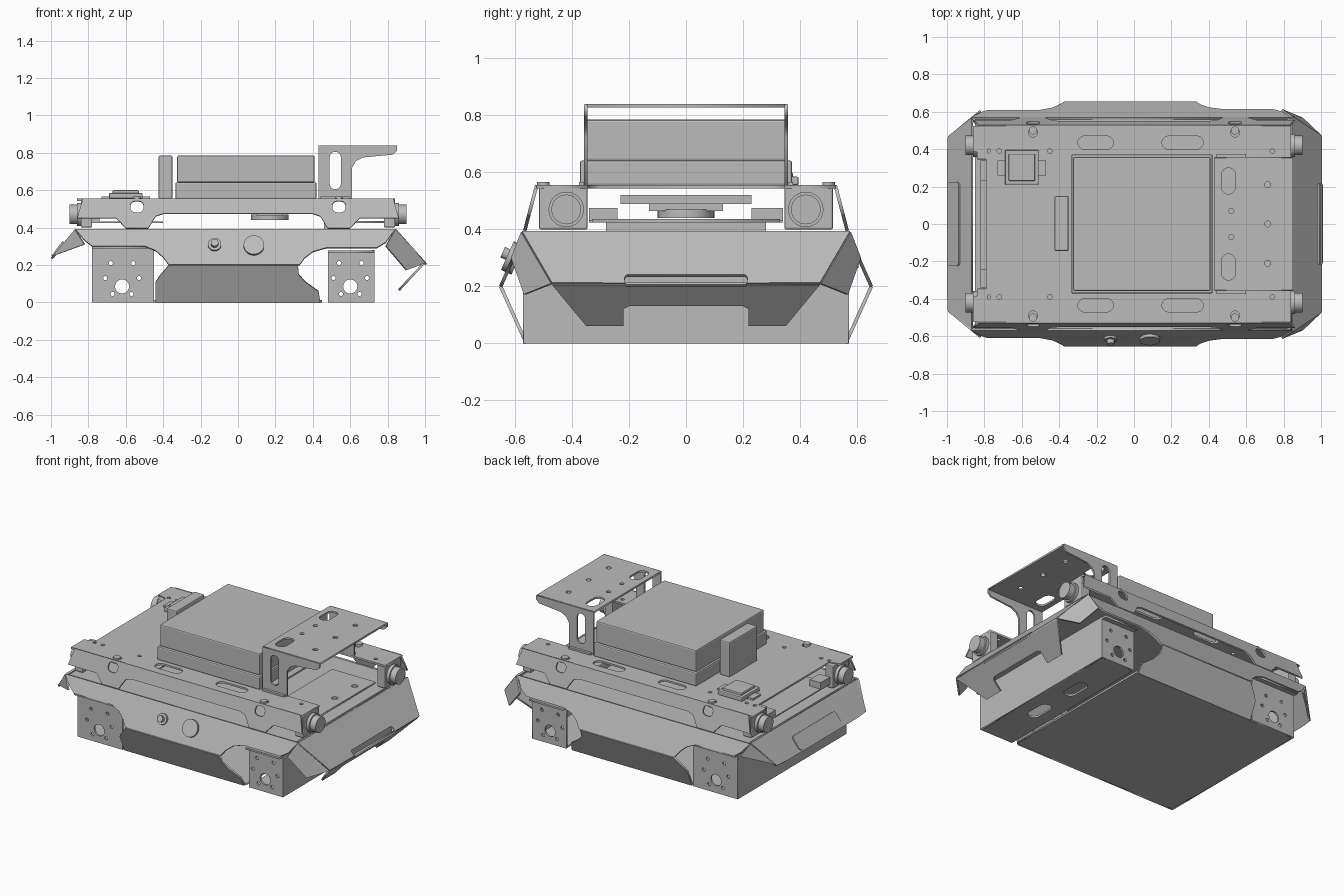
import bpy, bmesh, math
from mathutils import Matrix, Vector

if "Cube" in bpy.data.objects:
    bpy.data.objects.remove(bpy.data.objects["Cube"])

grey = bpy.data.materials.new("plain grey")
grey.use_nodes = True
grey.diffuse_color = (0.5, 0.5, 0.5, 1)
grey.node_tree.nodes["Principled BSDF"].inputs["Base Color"].default_value = (0.5, 0.5, 0.5, 1)


def add(name, mesh):
    ob = bpy.data.objects.new(name, mesh)
    mesh.materials.clear()
    mesh.materials.append(grey)
    bpy.context.collection.objects.link(ob)
    return ob


def finish(name, bm):
    bmesh.ops.recalc_face_normals(bm, faces=bm.faces)
    mesh = bpy.data.meshes.new(name)
    bm.to_mesh(mesh)
    bm.free()
    return add(name, mesh)


def rounded(cx, cy, w, h, r=None, n=6):
    """Outline of a rounded rectangle; a full radius gives a slot or circle."""
    r = min(w, h) / 2 if r is None else r
    pts = []
    for q, (sx, sy) in enumerate([(1, 1), (-1, 1), (-1, -1), (1, -1)]):
        for i in range(n + 1):
            a = (q + i / n) * math.pi / 2
            pts.append((cx + sx * (w / 2 - r) + r * math.cos(a),
                        cy + sy * (h / 2 - r) + r * math.sin(a)))
    return pts


def dot(x, y, r):
    return rounded(x, y, 2 * r, 2 * r, n=4)


def sheet(name, outline, at, u, v, holes=(), t=0.012):
    """Flat metal sheet: outline with holes, placed on the plane at + a*u + b*v."""
    cu = bpy.data.curves.new(name, 'CURVE')
    cu.dimensions, cu.fill_mode, cu.extrude = '2D', 'BOTH', 0.5
    for loop in [outline, *holes]:
        sp = cu.splines.new('POLY')
        sp.points.add(len(loop) - 1)
        for p, (a, b) in zip(sp.points, loop):
            p.co = (a, b, 0, 1)
        sp.use_cyclic_u = True
    tmp = bpy.data.objects.new(name + "_outline", cu)
    bpy.context.collection.objects.link(tmp)
    dg = bpy.context.evaluated_depsgraph_get()
    mesh = bpy.data.meshes.new_from_object(tmp.evaluated_get(dg))
    bpy.data.objects.remove(tmp)
    u, v = Vector(u), Vector(v)
    n = u.cross(v).normalized() * t
    m = Matrix((u, v, n)).transposed().to_4x4()
    m.translation = Vector(at)
    bm = bmesh.new()
    bm.from_mesh(mesh)
    bpy.data.meshes.remove(mesh)
    bmesh.ops.transform(bm, matrix=m, verts=bm.verts)
    bmesh.ops.remove_doubles(bm, verts=bm.verts, dist=0.0001)
    return finish(name, bm)


def side_sheet(name, outline, s, top, low, holes=()):
    """Sheet along x, leaning from (y, z) top to (y, z) low, on side s."""
    k = (top[0] - low[0]) / (top[1] - low[1])
    return sheet(name, outline, (0, s * (top[0] - k * top[1]), 0), (1, 0, 0), (0, s * k, 1), holes)


def end_sheet(name, outline, top, low, holes=()):
    """Sheet along y, leaning from (x, z) top to (x, z) low."""
    k = (top[0] - low[0]) / (top[1] - low[1])
    return sheet(name, outline, (top[0] - k * top[1], 0, 0), (0, 1, 0), (k, 0, 1), holes)


def floor_sheet(name, outline, z, holes=(), t=0.012):
    return sheet(name, outline, (0, 0, z), (1, 0, 0), (0, 1, 0), holes, t)


def box(name, x, y, z, bevel=0.0):
    bm = bmesh.new()
    size = Matrix.Diagonal((x[1] - x[0], y[1] - y[0], z[1] - z[0], 1))
    mid = Matrix.Translation([(c[0] + c[1]) / 2 for c in (x, y, z)])
    bmesh.ops.create_cube(bm, size=1, matrix=mid @ size)
    if bevel:
        bmesh.ops.bevel(bm, geom=bm.edges[:], offset=bevel, segments=2, affect='EDGES', profile=0.5)
    return finish(name, bm)


def cylinder(name, at, axis, r, depth):
    bm = bmesh.new()
    rot = Vector((0, 0, 1)).rotation_difference(Vector(axis)).to_matrix().to_4x4()
    bmesh.ops.create_cone(bm, cap_ends=True, segments=32, radius1=r, radius2=r, depth=depth,
                          matrix=Matrix.Translation(at) @ rot)
    for f in bm.faces:
        f.smooth = len(f.verts) == 4
    for e in bm.edges:
        e.smooth = all(f.smooth for f in e.link_faces)
    return finish(name, bm)


def rect(a0, a1, b0, b1):
    return [(a0, b0), (a1, b0), (a1, b1), (a0, b1)]


def mirrored(half):
    """Close a half outline by reflecting its first coordinate."""
    return half + [(-a, b) for a, b in reversed(half)]


# Lower hull: floor, deck and end walls
floor_sheet("hull_floor", rect(-.78, .45, -.56, .56), .006)
floor_sheet("end_beam_floor", rect(.48, .73, -.57, .57), .006,
            [rounded(.6, y, .08, .18) for y in (-.17, .17)])
floor_sheet("hull_deck", rect(-.85, .82, -.56, .56), .383)
end_sheet("left_end_wall", rect(-.57, .57, 0, .28), (.725, .28), (.725, 0))
end_sheet("right_end_wall", rect(-.57, .57, 0, .3), (-.775, .3), (-.775, 0))

upper = [(-.87, .39), (.84, .39), (.79, .32), (.74, .29), (.47, .29), (.40, .27), (.355, .235),
         (.33, .2), (-.37, .2), (-.40, .24), (-.44, .275), (-.50, .3), (-.78, .3), (-.82, .33)]
lower = [(-.37, .2), (.32, .2), (.325, .15), (.36, .11), (.43, .06), (.44, 0), (-.44, 0),
         (-.44, .11), (-.42, .14)]
skirt = [(.83, .555), (.86, .45), (.65, .45), (.6, .395), (.48, .395), (.44, .46), (.40, .473)]
for s, side in ((-1, "front"), (1, "back")):
    side_sheet(side + "_upper_panel", upper, s, (.565, .39), (.65, .2))
    side_sheet(side + "_lower_panel", lower, s, (.65, .2), (.56, 0))
    # Corner plates with mounting holes
    for cx, x0, x1, h in ((-.62, -.78, -.45, .295), (.6, .48, .73, .27)):
        holes = [dot(cx, .085, .038)]
        holes += [dot(cx + dx, z, .011) for dx, z in
                  ((-.06, .21), (.06, .21), (-.09, .13), (.09, .13), (-.05, .045), (.05, .045))]
        side_sheet(side + "_corner_plate", rect(x0, x1, 0, h), s, (.565, h), (.565, 0), holes)
        floor_sheet(side + "_corner_ledge", rect(x0, x1, min(s * .5, s * .605), max(s * .5, s * .605)), h)
    # Leaning skirt of the top plate
    side_sheet(side + "_skirt", mirrored(skirt), s, (.525, .55), (.567, .39),
               [rounded(x, .51, .07, .06, .025) for x in (-.54, .54)])
    # Round sensors in square end housings
    for e, name in ((1, "left"), (-1, "right")):
        xs = sorted((e * .84, e * .78))
        box(f"{side}_{name}_sensor_housing", xs, sorted((s * .345, s * .515)), (.4, .55), .006)
        cylinder(f"{side}_{name}_sensor", (e * .865, s * .42, .47), (1, 0, 0), .052, .07)
        cylinder(f"{side}_{name}_sensor_rim", (e * .845, s * .42, .47), (1, 0, 0), .062, .03)
        cylinder(f"{side}_{name}_bracket_pin", (e * .54, s * .5, .556), (0, 0, 1), .022, .02)

# Cap and connector on the front panel
cap_dir = Vector((0, -.19, .085)).normalized()
cylinder("filler_cap", (.085, -.608, .30), cap_dir, .055, .04)
cylinder("connector", (-.125, -.608, .305), cap_dir, .035, .03)
cylinder("connector_plug", (-.125, -.62, .31), cap_dir, .02, .05)

# Left end bumper: sloping face, folded-under lip and corner wings
slot = rounded(0, .22, .43, .035, .012)
end_sheet("left_bumper_face", mirrored([(.575, .39), (.47, .21)]), (.84, .39), (1.0, .21), [slot])
end_sheet("left_bumper_lip", mirrored([(.47, .21), (.35, .065), (.22, .065), (.22, .125), (.2, .135)]),
          (.995, .21), (.86, .065))


def facet(name, pts):
    bm = bmesh.new()
    bm.faces.new([bm.verts.new(p) for p in pts])
    ob = finish(name, bm)
    mod = ob.modifiers.new("thickness", 'SOLIDIFY')
    mod.thickness, mod.offset = .01, 0
    return ob


for s, side in ((-1, "front"), (1, "back")):
    facet(side + "_left_wing", [(.84, s * .575, .39), (1, s * .47, .21), (.9, s * .565, .172),
                                (.79, s * .61, .30)])
    facet(side + "_right_wing", [(-.87, s * .565, .39), (-.985, s * .47, .25), (-.82, s * .605, .31)])

# Right end bumper: sloping face with a handle plate
end_sheet("right_bumper_face", mirrored([(.56, .39), (.47, .24), (.38, .235)]), (-.865, .39), (-.995, .235),
          [rounded(0, .29, .43, .05, .012)])
end_sheet("right_bumper_handle", rounded(0, .285, .45, .08, .02), (-.885, .39), (-1.0, .235))

# Top plate with notched ends and slots
plate = [(.84, .345), (.84, .525), (-.86, .525), (-.86, .39), (-.79, .37)]
plate = plate + [(x, -y) for x, y in reversed(plate)] + [(.5, -.345), (.46, -.3), (.46, .3), (.5, .345)]
slots = []
for s in (-1, 1):
    slots += [rounded(x, s * .435, w, .07) for x, w in ((-.205, .19), (.26, .22))]
    slots += [rounded(x, s * .49, .05, .05) for x in (-.54, .54)]
    slots += [dot(x, s * .39, .012) for x in (-.78, -.72, -.45, .74)]
floor_sheet("top_plate", plate, .549, slots)

# Parts between hull and top plate
floor_sheet("rear_tray", rect(.46, .78, -.33, .33), .43,
            [dot(.71, y, .02) for y in (-.21, 0, .21)])
box("inner_base", (.46, .6), (-.28, .28), (.39, .425))
cylinder("inner_disc", (.17, 0, .455), (0, 0, 1), .1, .03)
box("inner_column", (.1, .24), (-.13, .13), (.465, .49))
box("inner_beam", (-.05, .38), (-.23, .23), (.49, .52))
for y0, y1 in ((-.34, -.24), (.23, .34)):
    box("circuit_block", (-.82, -.74), (y0, y1), (.43, .475))
box("circuit_board", (-.82, -.4), (-.34, .34), (.425, .433))

# Large equipment box, standing block and small module
box("equipment_base", (-.335, .42), (-.372, .372), (.553, .642), .008)
box("equipment_lid", (-.325, .41), (-.357, .357), (.64, .785), .008)
box("standing_block", (-.425, -.35), (-.145, .15), (.553, .785), .008)
box("module_foot", (-.73, -.47), (.26, .34), (.553, .567))
box("module_body", (-.69, -.51), (.21, .395), (.555, .585), .006)
box("module_cover", (-.67, -.53), (.23, .375), (.58, .6), .005)

# Raised shelf with slotted side legs
leg = [(.43, .55), (.61, .55), (.61, .72), (.63, .755), (.67, .775), (.83, .79), (.85, .81),
       (.85, .838), (.43, .838)]
for s, side in ((-1, "front"), (1, "back")):
    side_sheet(side + "_shelf_leg", leg, s, (.352, .84), (.352, .55), [rounded(.52, .705, .06, .2)])
    box(side + "_shelf_foot", (.44, .6), sorted((s * .35, s * .375)), (.553, .567))
shelf_holes = [rounded(.505, y, .075, .14) for y in (-.23, .23)]
shelf_holes += [dot(.715, y, .016) for y in (-.21, 0, .21)] + [dot(.52, y, .014) for y in (-.07, .07)]
floor_sheet("shelf_top", rect(.43, .85, -.352, .352), .834, shelf_holes)
